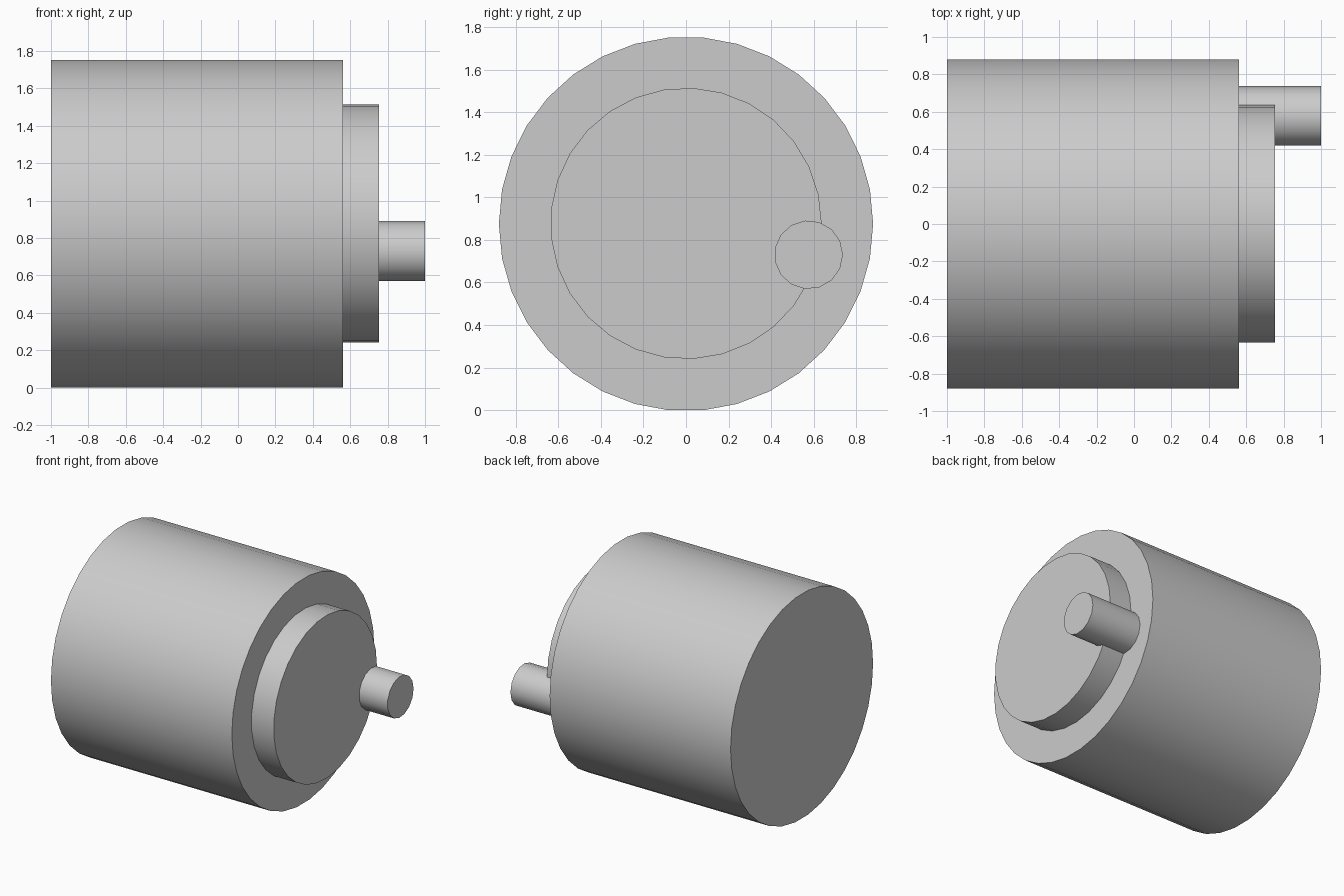
import bpy
import math

# Remove the default object
cube = bpy.data.objects.get("Cube")
if cube:
    bpy.data.objects.remove(cube, do_unlink=True)

# Single flat colour
GREY = (0.6, 0.6, 0.6, 1.0)
grey = bpy.data.materials.new("light_grey")
grey.use_nodes = True
grey.diffuse_color = GREY
grey.node_tree.nodes["Principled BSDF"].inputs["Base Color"].default_value = GREY


def cylinder_x(name, x0, x1, y, z, radius, sides):
    """Capped cylinder along x, with its first vertex on the +y side."""
    bpy.ops.mesh.primitive_cylinder_add(
        vertices=sides, radius=radius, depth=x1 - x0,
        location=((x0 + x1) / 2, y, z), rotation=(0, math.pi / 2, 0))
    obj = bpy.context.object
    obj.name = name
    obj.data.materials.append(grey)
    bpy.ops.object.shade_smooth_by_angle(angle=math.radians(30))
    return obj


# Main drum
cylinder_x("main_drum", -1.0, 0.562, 0, 0.875, 0.879, 34)

# Raised round boss on the right-hand end
cylinder_x("end_boss", 0.562, 0.754, 0, 0.877, 0.637, 29)

# Off-centre pin, overlapping the rim of the boss
cylinder_x("offset_pin", 0.562, 1.0, 0.576, 0.73, 0.161, 15)
